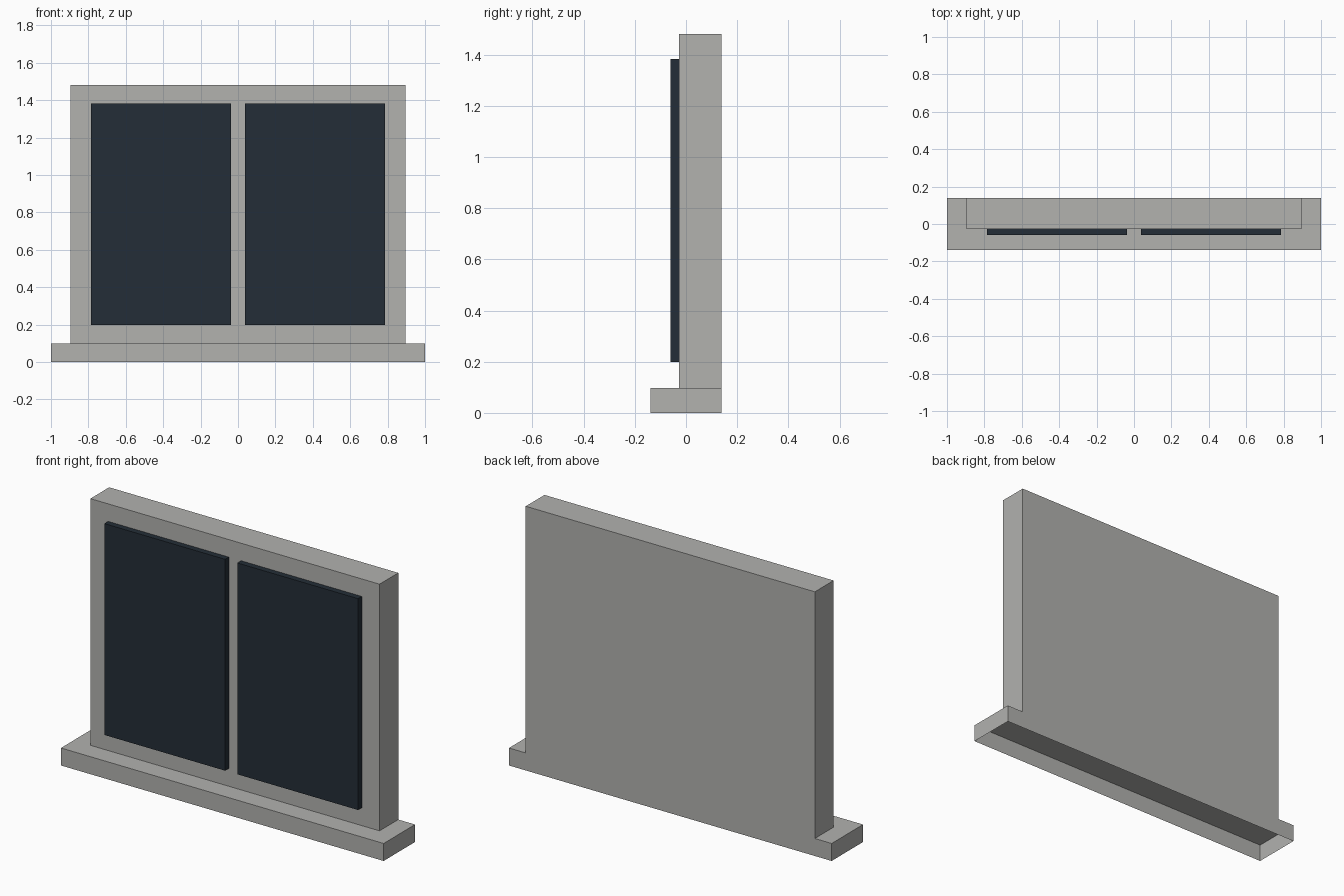
import bpy
import bmesh
from mathutils import Vector

if "Cube" in bpy.data.objects:
    bpy.data.objects.remove(bpy.data.objects["Cube"], do_unlink=True)


def material(name, rgb):
    mat = bpy.data.materials.new(name)
    mat.use_nodes = True
    colour = (*rgb, 1.0)
    mat.diffuse_color = colour
    mat.node_tree.nodes["Principled BSDF"].inputs["Base Color"].default_value = colour
    return mat


def box(name, low, high, mat, open_side):
    """Box between two corners, left open on the side facing open_side."""
    low, high = Vector(low), Vector(high)
    bm = bmesh.new()
    bmesh.ops.create_cube(bm, size=1)
    bmesh.ops.scale(bm, vec=high - low, verts=bm.verts)
    bmesh.ops.translate(bm, vec=(low + high) / 2, verts=bm.verts)
    bm.normal_update()
    hidden = [f for f in bm.faces if f.normal.dot(Vector(open_side)) > 0.9]
    bmesh.ops.delete(bm, geom=hidden, context="FACES")
    mesh = bpy.data.meshes.new(name)
    bm.to_mesh(mesh)
    bm.free()
    mesh.materials.append(mat)
    obj = bpy.data.objects.new(name, mesh)
    bpy.context.collection.objects.link(obj)
    return obj


stone = material("warm grey stone", (0.445, 0.445, 0.43))
glass = material("dark blue glass", (0.0176, 0.027, 0.038))

DOWN, BACK = (0, 0, -1), (0, 1, 0)
DEPTH = 0.139        # half depth of the sill
SILL_TOP = 0.098
FRAME_FRONT = -0.027

# Hollow sill, open underneath
box("window_sill", (-1, -DEPTH, 0), (1, DEPTH, SILL_TOP), stone, DOWN)

# Frame block standing flush with the back of the sill
box("window_frame", (-0.896, FRAME_FRONT, SILL_TOP), (0.896, DEPTH, 1.48), stone, DOWN)

# Two raised panes, mirrored about the centre bar
for name, side in (("left_pane", 1), ("right_pane", -1)):
    x0, x1 = sorted((side * 0.038, side * 0.786))
    box(name, (x0, -0.06, 0.198), (x1, FRAME_FRONT, 1.382), glass, BACK)
